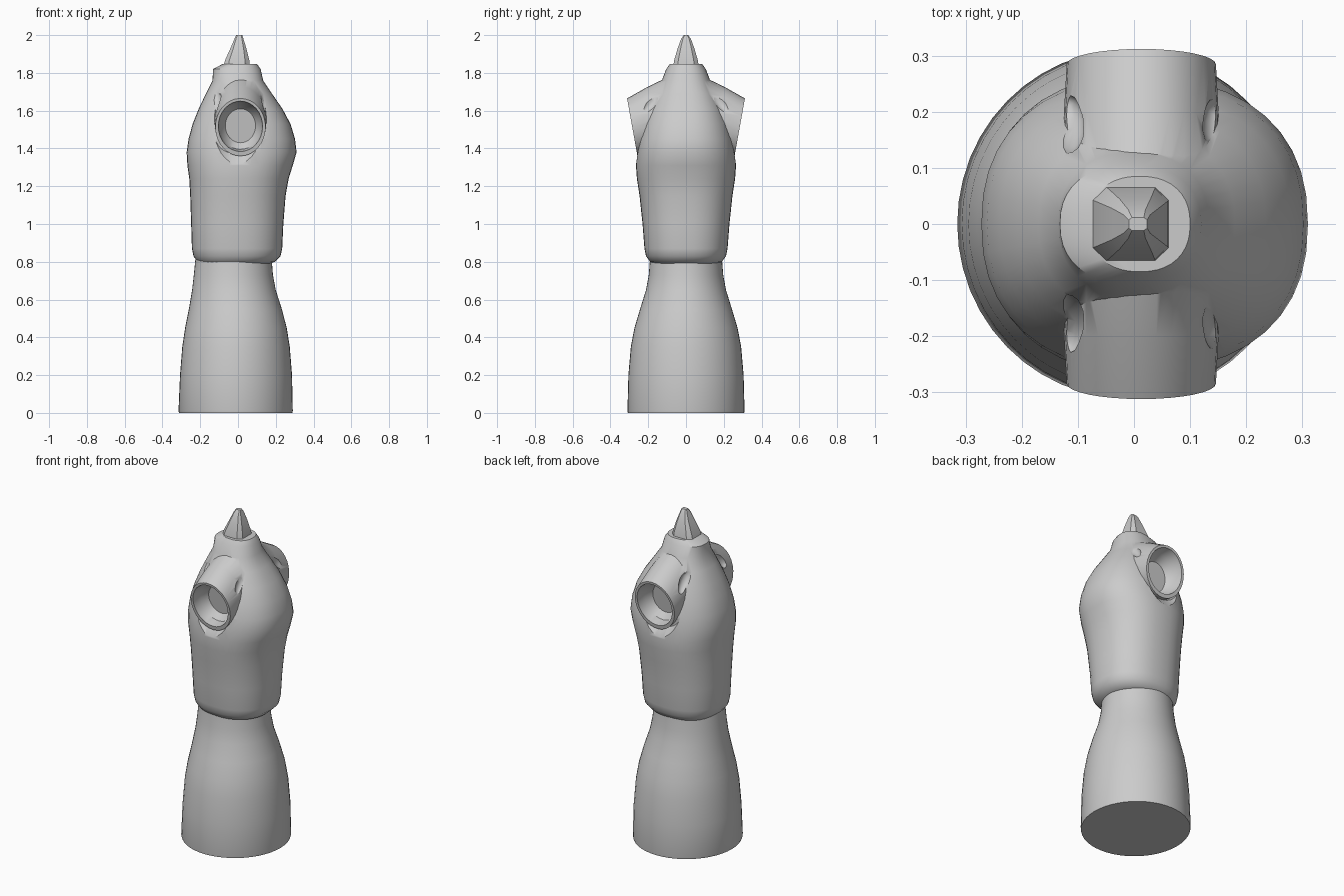
import bpy, bmesh, math
from mathutils import Vector

if "Cube" in bpy.data.objects:
    bpy.data.objects.remove(bpy.data.objects["Cube"])

TAU = math.tau


def skin(name, rings):
    """Closed tube through rings of equal point count, capped at both ends."""
    bm = bmesh.new()
    loops = [[bm.verts.new(p) for p in ring] for ring in rings]
    n = len(loops[0])
    for a, b in zip(loops, loops[1:]):
        for i in range(n):
            j = (i + 1) % n
            bm.faces.new((a[i], a[j], b[j], b[i]))
    bm.faces.new(loops[0])
    bm.faces.new(loops[-1])
    bmesh.ops.recalc_face_normals(bm, faces=bm.faces)
    me = bpy.data.meshes.new(name)
    bm.to_mesh(me)
    bm.free()
    ob = bpy.data.objects.new(name, me)
    bpy.context.collection.objects.link(ob)
    return ob


def sp(v, e):
    return math.copysign(abs(v) ** (2 / e), v)


def loft(name, sections, n, e=2.0, turn=0.0):
    """Sections are (z, left x, right x, half depth); e squares off the outline."""
    rings = []
    for z, l, r, d in sections:
        c, w = (l + r) / 2, (r - l) / 2
        rings.append([(c + w * sp(math.cos(TAU * i / n + turn), e),
                       d * sp(math.sin(TAU * i / n + turn), e), z) for i in range(n)])
    return skin(name, rings)


def sleeve(name, side, x, sections, n=32):
    """Sections are (top y, top z, bottom y, bottom z, half width)."""
    rings = []
    for ty, tz, by, bz, w in sections:
        ring = []
        for i in range(n):
            c, s = math.cos(TAU * i / n), math.sin(TAU * i / n)
            ring.append((x + w * c, side * ((ty + by) / 2 + s * (ty - by) / 2),
                         (tz + bz) / 2 + s * (tz - bz) / 2))
        rings.append(ring)
    return skin(name, rings)


def combine(target, helper, op):
    helper.hide_render = True
    mod = target.modifiers.new("bool", 'BOOLEAN')
    mod.operation, mod.object, mod.solver = op, helper, 'EXACT'
    bpy.context.view_layer.objects.active = target
    bpy.ops.object.modifier_apply(modifier=mod.name)
    bpy.data.objects.remove(helper)


def smooth(ob, angle):
    bpy.ops.object.select_all(action='DESELECT')
    ob.select_set(True)
    bpy.context.view_layer.objects.active = ob
    bpy.ops.object.shade_smooth_by_angle(angle=math.radians(angle))


# flared skirt
skirt = loft("skirt", [
    (0, -.312, .288, .308), (.01, -.315, .29, .31), (.2, -.307, .286, .305),
    (.35, -.295, .274, .292), (.45, -.28, .258, .273), (.55, -.26, .232, .243),
    (.65, -.243, .2, .212), (.73, -.234, .185, .197), (.82, -.225, .178, .19)], 48)

# torso with shoulders and collar
torso = loft("torso", [
    (.785, -.2, .16, .165), (.8, -.215, .195, .19), (.83, -.236, .225, .212),
    (.87, -.244, .234, .22), (1.0, -.248, .24, .23), (1.15, -.253, .252, .246),
    (1.24, -.258, .268, .26), (1.31, -.268, .29, .265), (1.38, -.272, .31, .26),
    (1.45, -.262, .302, .25), (1.53, -.24, .278, .228), (1.61, -.208, .235, .2),
    (1.69, -.17, .18, .163), (1.76, -.135, .133, .128), (1.82, -.132, .12, .105),
    (1.848, -.08, .1, .085)], 40, e=2.3)

# armholes front and back
for side in (-1, 1):
    # shallow groove around the sleeve root
    combine(torso, sleeve("groove_cutter", side, -.005, [
        (.24, 1.58, .225, 1.37, .12), (.36, 1.66, .28, 1.295, .15)]), 'DIFFERENCE')
    combine(torso, sleeve("sleeve_helper", side, .013, [
        (.07, 1.79, .1, 1.38, .14), (.2, 1.728, .19, 1.37, .138),
        (.312, 1.665, .257, 1.36, .133)]), 'UNION')
for side in (-1, 1):
    combine(torso, sleeve("cavity_cutter", side, .013, [
        (.2, 1.61, .175, 1.43, .08), (.245, 1.64, .205, 1.395, .108),
        (.345, 1.656, .29, 1.378, .122)]), 'DIFFERENCE')
    # slanted pockets beside each sleeve
    for x in (-.12, .155):
        bpy.ops.mesh.primitive_uv_sphere_add(segments=12, ring_count=8, radius=1)
        pocket = bpy.context.object
        pocket.name = "pocket_cutter"
        pocket.location = (x, side * .178, 1.655)
        pocket.scale = (.034, .034, .078)
        pocket.rotation_euler = (side * math.radians(36), 0, 0)
        bpy.context.view_layer.update()
        combine(torso, pocket, 'DIFFERENCE')

# pointed top
spike = loft("top_spike", [
    (1.83, -.08, .066, .07), (1.865, -.072, .063, .066), (1.93, -.042, .046, .046),
    (1.98, -.02, .03, .027), (2.0, -.01, .024, .012)], 8, e=4, turn=math.pi / 8)

smooth(skirt, 40)
smooth(torso, 35)
smooth(spike, 25)
